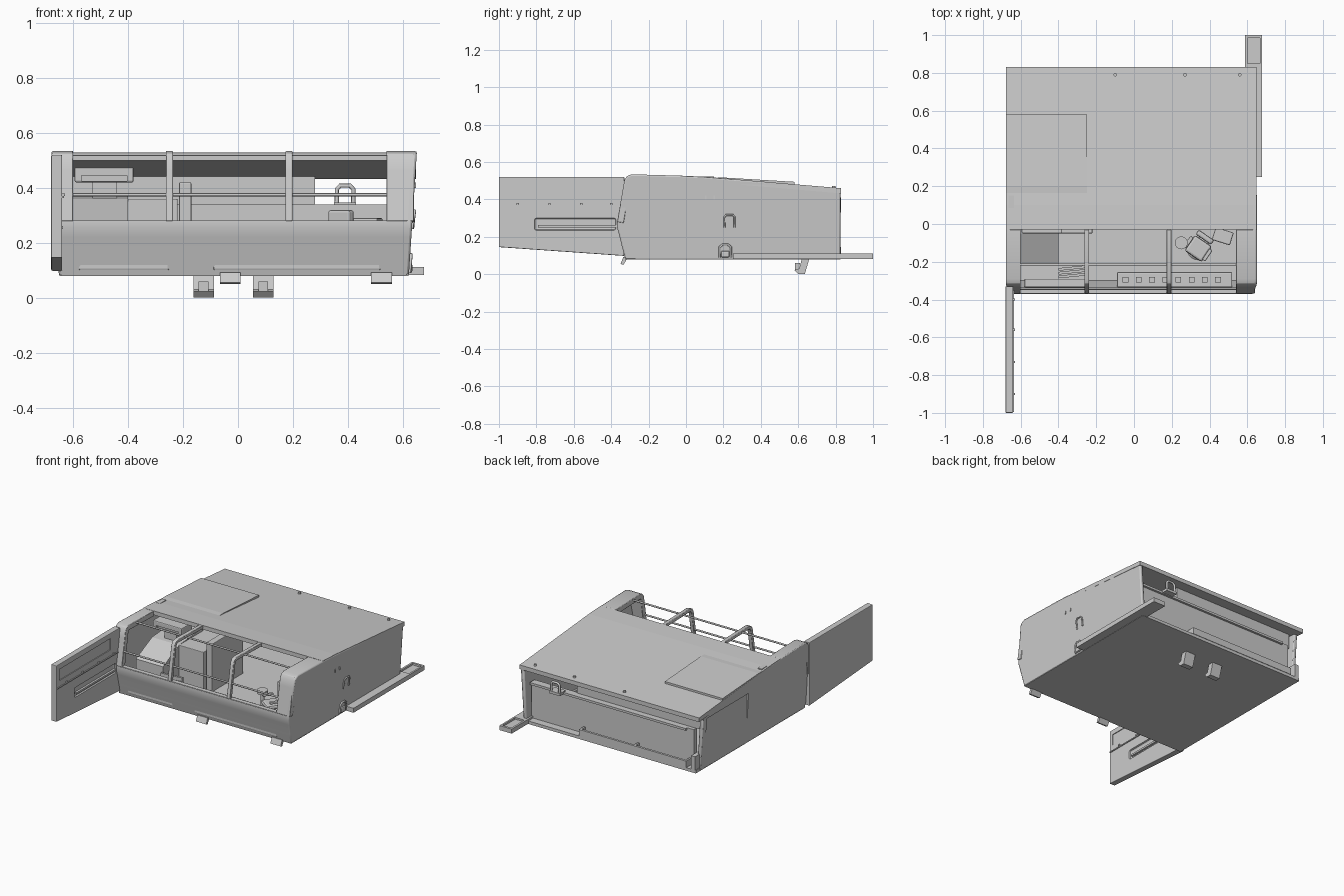
import bpy, bmesh, math
from mathutils import Vector


def finish(name, bm, bevel=0.0, smooth=False):
    bmesh.ops.recalc_face_normals(bm, faces=bm.faces)
    me = bpy.data.meshes.new(name)
    bm.to_mesh(me)
    bm.free()
    ob = bpy.data.objects.new(name, me)
    bpy.context.collection.objects.link(ob)
    if bevel:
        m = ob.modifiers.new("bevel", "BEVEL")
        m.width, m.segments, m.limit_method = bevel, 2, "ANGLE"
    if smooth:
        bpy.context.view_layer.objects.active = ob
        ob.select_set(True)
        bpy.ops.object.shade_smooth_by_angle(angle=math.radians(35))
        ob.select_set(False)
    return ob


def prism(name, prof, xa, xb, bevel=0.0, smooth=False):
    """Extrude a (y, z) profile along x; xa / xb may be functions of z."""
    fa = xa if callable(xa) else lambda z: xa
    fb = xb if callable(xb) else lambda z: xb
    bm = bmesh.new()
    a = [bm.verts.new((fa(z), y, z)) for y, z in prof]
    b = [bm.verts.new((fb(z), y, z)) for y, z in prof]
    n = len(prof)
    bm.faces.new(a)
    bm.faces.new(b[::-1])
    for i in range(n):
        bm.faces.new((a[i], a[(i + 1) % n], b[(i + 1) % n], b[i]))
    return finish(name, bm, bevel, smooth)


def box(name, x, y, z, bevel=0.0, rot=0.0):
    bm = bmesh.new()
    bmesh.ops.create_cube(bm, size=1)
    for v in bm.verts:
        v.co = Vector((v.co.x * (x[1] - x[0]), v.co.y * (y[1] - y[0]), v.co.z * (z[1] - z[0])))
    ob = finish(name, bm, bevel)
    ob.location = ((x[0] + x[1]) / 2, (y[0] + y[1]) / 2, (z[0] + z[1]) / 2)
    ob.rotation_euler.z = rot
    return ob


def cyl(name, loc, r, h, r2=None, seg=20):
    bm = bmesh.new()
    bmesh.ops.create_cone(bm, cap_ends=True, segments=seg, radius1=r,
                          radius2=r if r2 is None else r2, depth=h)
    ob = finish(name, bm, smooth=True)
    ob.location = loc
    return ob


def tube(name, pts, r):
    cu = bpy.data.curves.new(name, "CURVE")
    cu.dimensions, cu.bevel_depth, cu.bevel_resolution, cu.use_fill_caps = "3D", r, 2, True
    s = cu.splines.new("POLY")
    s.points.add(len(pts) - 1)
    for p, c in zip(s.points, pts):
        p.co = (*c, 1)
    ob = bpy.data.objects.new(name, cu)
    bpy.context.collection.objects.link(ob)
    return ob


def cut(ob, cutter):
    m = ob.modifiers.new("cut", "BOOLEAN")
    m.object, m.operation, m.solver = cutter, "DIFFERENCE", "EXACT"
    cutter.hide_render = True
    cutter.hide_viewport = True


def strip(path, t):
    """Close an open (y, z) path into a band of thickness t, offset inwards."""
    inner = []
    for i in range(len(path)):
        a, b = Vector(path[max(i - 1, 0)]), Vector(path[min(i + 1, len(path) - 1)])
        d = (b - a).normalized()
        inner.append((path[i][0] + d.y * t, path[i][1] - d.x * t))
    return path + inner[::-1]


# Front outline, from the bottom lip over the nose and onto the roof
lower = [(-0.325, 0.08), (-0.343, 0.15), (-0.36, 0.22), (-0.37, 0.255), (-0.368, 0.28)]
upper = [(-0.368, 0.28), (-0.337, 0.46), (-0.329, 0.505), (-0.315, 0.525), (-0.29, 0.534), (-0.03, 0.527)]
outline = lower + upper[1:] + [(0.1, 0.521), (0.825, 0.46)]


def right(z):
    return 0.622 + (z - 0.08) * 0.065


def left(z):
    return -0.652 - (z - 0.08) * 0.06


# Shell: tapered side walls, nose, roof, floor
prism("right_wall", outline + [(0.825, 0.08)], lambda z: right(z) - 0.025, right, 0.008, True)
lw = prism("left_wall", outline[:-1] + [(0.78, 0.464), (0.78, 0.08)], left, lambda z: left(z) + 0.025, 0.006, True)
cut(lw, box("side_panel_cutter", (-0.72, -0.662), (0.30, 0.74), (0.14, 0.42)))
prism("nose_panel", strip(lower, 0.03), lambda z: left(z) + 0.01, lambda z: right(z) - 0.01, smooth=True)
prism("roof", [(-0.03, 0.527), (0.1, 0.521), (0.83, 0.46), (0.83, 0.432), (0.1, 0.495), (-0.03, 0.5)], -0.678, 0.648)
box("floor", (-0.65, 0.62), (-0.325, 0.825), (0.08, 0.1))
box("sill_ledge", (-0.62, 0.6), (-0.365, -0.335), (0.265, 0.282))

# Window frame: end posts, two mullions, two cross rails
for nm, x0, x1, t in (("left_post", -0.672, -0.60, 0.035), ("right_post", 0.54, 0.64, 0.035),
                      ("left_mullion", -0.263, -0.237, 0.022), ("right_mullion", 0.173, 0.198, 0.022)):
    prism(nm, strip(upper, t), x0, x1, 0.003, True)
tube("front_rail", [(-0.62, -0.343, 0.375), (0.58, -0.343, 0.375)], 0.006)
tube("roof_rail", [(-0.62, -0.215, 0.522), (0.58, -0.215, 0.522)], 0.006)

# Opened side door, swung or slid to the front
door = prism("side_door", [(-1.0, 0.145), (-0.33, 0.098), (-0.33, 0.52), (-1.0, 0.52)], -0.68, -0.64, 0.004)
cut(door, box("door_slot_cutter", (-0.652, -0.62), (-0.81, -0.375), (0.235, 0.30), 0.01))
cut(door, box("door_recess_cutter", (-0.645, -0.62), (-0.97, -0.43), (0.41, 0.485)))
box("door_slot_bar", (-0.655, -0.638), (-0.79, -0.375), (0.25, 0.262))
box("door_ledge", (-0.645, -0.634), (-0.995, -0.335), (0.363, 0.37))
for y in (-0.9, -0.73, -0.56, -0.4):
    box("door_bolt", (-0.645, -0.63), (y - 0.006, y + 0.006), (0.37, 0.38))

# Rear: lower wall, partial upper panel, open bay with hook, tray and rail
box("rear_lower_wall", (-0.60, 0.60), (0.74, 0.775), (0.1, 0.34))
box("rear_upper_panel", (-0.63, 0.28), (0.72, 0.75), (0.34, 0.45))
box("rear_ledge", (-0.55, 0.60), (0.74, 0.79), (0.325, 0.34))
box("rear_left_corner", (-0.645, -0.615), (0.74, 0.825), (0.1, 0.19))
box("rear_tray_floor", (-0.58, 0.21), (0.77, 0.825), (0.1, 0.112))
box("rear_tray_lip", (-0.58, 0.21), (0.813, 0.828), (0.1, 0.145))
for x in (-0.58, -0.2, 0.2):
    box("rear_tray_end", (x, x + 0.012), (0.77, 0.828), (0.1, 0.145))
tube("rear_hook", [(0.36, 0.82, 0.345), (0.36, 0.82, 0.395), (0.372, 0.82, 0.408), (0.408, 0.82, 0.408),
                   (0.42, 0.82, 0.395), (0.42, 0.82, 0.345)], 0.008)
box("hook_base", (0.35, 0.43), (0.77, 0.83), (0.33, 0.347))
rail = box("rear_side_rail", (0.587, 0.678), (0.25, 1.0), (0.082, 0.112))
cut(rail, box("rail_groove_cutter", (0.6, 0.666), (0.85, 0.985), (0.1, 0.13)))

# Roof details: wedge hatch cover and bolts
prism("roof_hatch", [(0.15, 0.515), (0.2, 0.517), (0.58, 0.494), (0.58, 0.475)], -0.677, -0.25)
for x in (0.56, 0.27, -0.1):
    cyl("roof_bolt", (x, 0.79, 0.466), 0.009, 0.014, seg=12)
box("roof_bracket", (-0.665, -0.635), (0.085, 0.15), (0.512, 0.523))

# Right-side details: handle loop, wheel arch, vents
tube("side_handle", [(0.633, 0.205, 0.25), (0.642, 0.205, 0.305), (0.644, 0.215, 0.317),
                     (0.644, 0.25, 0.317), (0.642, 0.26, 0.305), (0.636, 0.26, 0.25)], 0.005)
tube("side_arch", [(0.624, 0.18, 0.09), (0.629, 0.18, 0.145), (0.63, 0.195, 0.158),
                   (0.63, 0.225, 0.158), (0.629, 0.24, 0.145), (0.624, 0.24, 0.09)], 0.006)
box("arch_plug", (0.615, 0.635), (0.187, 0.233), (0.09, 0.125), 0.008)
for y in (0.105, 0.152):
    box("side_vent", (0.635, 0.648), (y - 0.004, y + 0.004), (0.4, 0.42))

# Underside: two flared rear feet, two front tabs
for x in (-0.125, 0.092):
    prism("rear_foot", [(0.58, 0.022), (0.60, 0.0), (0.635, 0.0), (0.66, 0.085), (0.62, 0.085), (0.605, 0.03)],
          x - 0.037, x + 0.037)
    box("foot_pad", (x - 0.018, x + 0.018), (0.582, 0.61), (0.02, 0.06))
for x in (-0.028, 0.522):
    prism("front_tab", [(-0.35, 0.055), (-0.335, 0.05), (-0.31, 0.09), (-0.335, 0.092)], x - 0.038, x + 0.038)

# Interior: left cabinet with wedge top, partition, dashboard
box("left_cabinet", (-0.60, -0.22), (-0.05, 0.25), (0.1, 0.36), 0.004)
prism("cabinet_slope", [(-0.22, 0.28), (-0.05, 0.36), (0.2, 0.38), (0.2, 0.1), (-0.22, 0.1)], -0.60, -0.40)
screen = box("screen_housing", (-0.595, -0.38), (-0.05, 0.06), (0.42, 0.475), 0.006)
cut(screen, box("screen_cutter", (-0.57, -0.405), (-0.08, -0.03), (0.425, 0.445)))
box("screen_stand", (-0.53, -0.44), (-0.02, 0.04), (0.35, 0.43))
box("partition", (-0.215, -0.17), (-0.03, 0.3), (0.1, 0.42), 0.004)
box("dashboard", (-0.09, 0.52), (-0.335, -0.255), (0.1, 0.24), 0.006)
box("left_dashboard", (-0.58, -0.25), (-0.335, -0.29), (0.1, 0.25), 0.006)
for i in range(8):
    box("dash_switch", (-0.06 + i * 0.07, -0.03 + i * 0.07), (-0.31, -0.28), (0.235, 0.252))
for i in range(3):
    box("cabinet_step", (-0.4, -0.25), (-0.24 - i * 0.02, -0.226 - i * 0.02), (0.1, 0.25 - i * 0.02), rot=0.1)

# Operator seat, stool and equipment box
cyl("seat_post", (0.34, -0.13, 0.14), 0.022, 0.08)
cyl("seat_base", (0.34, -0.13, 0.108), 0.06, 0.016, 0.04)
box("seat_cushion", (0.285, 0.395), (-0.18, -0.08), (0.18, 0.21), 0.012, -0.6)
box("seat_back", (0.325, 0.425), (-0.085, -0.055), (0.2, 0.32), 0.01, -0.6)
for s in (-1, 1):
    box("seat_arm", (0.328 + s * 0.05, 0.348 + s * 0.05), (-0.165 - s * 0.034, -0.095 - s * 0.034),
        (0.225, 0.24), 0.005, -0.6)
cyl("stool_column", (0.25, -0.1, 0.17), 0.012, 0.14)
cyl("stool_top", (0.25, -0.1, 0.245), 0.034, 0.02)
box("equipment_box", (0.42, 0.52), (-0.1, -0.03), (0.1, 0.29), 0.006, -0.3)
